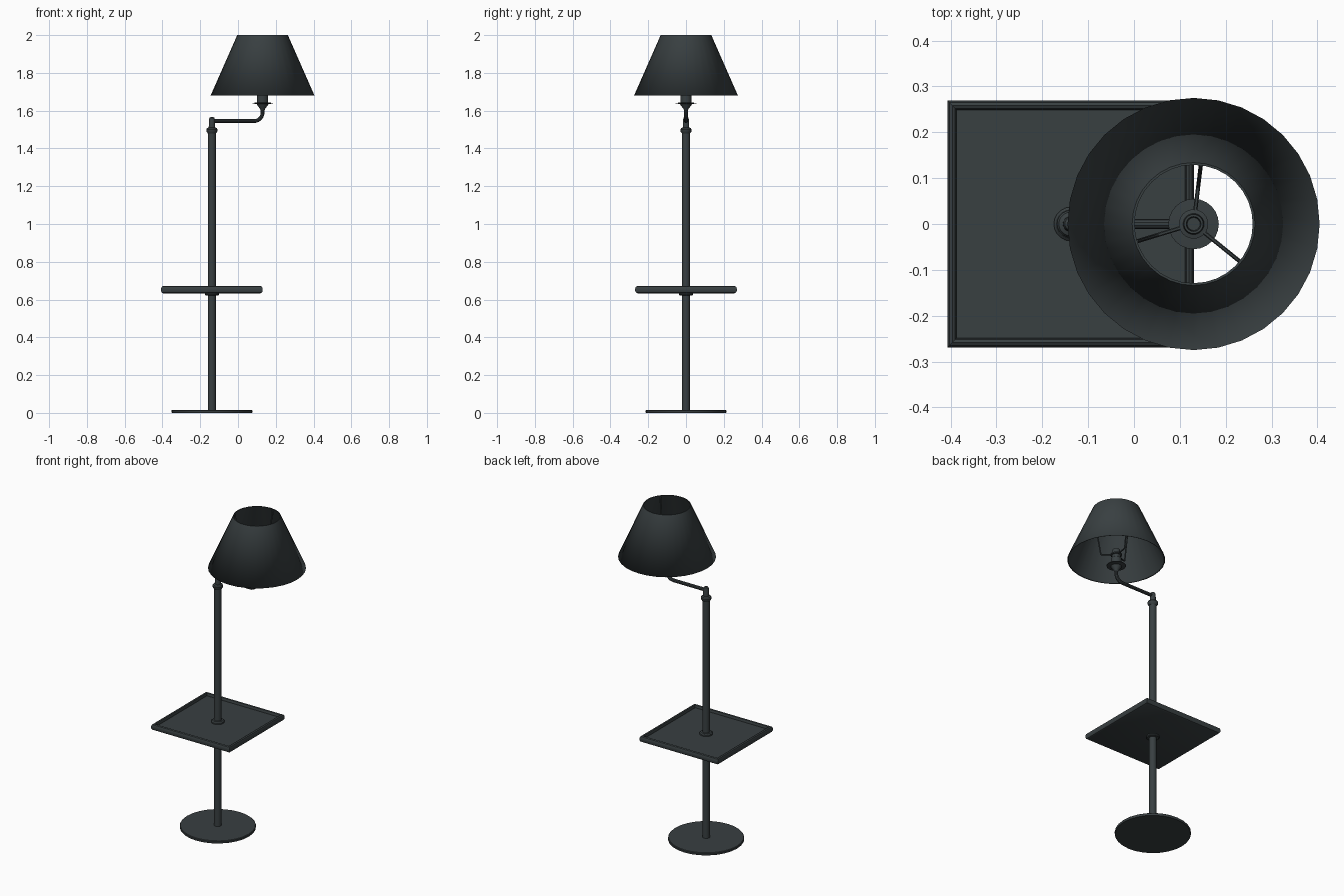
import bpy, bmesh, math

if "Cube" in bpy.data.objects:
    bpy.data.objects.remove(bpy.data.objects["Cube"])

POLE_X, SHADE_X = -0.138, 0.13

dark = bpy.data.materials.new("dark_metal")
dark.diffuse_color = (0.04, 0.05, 0.053, 1)
dark.use_nodes = True
dark.node_tree.nodes["Principled BSDF"].inputs["Base Color"].default_value = dark.diffuse_color


def finish(obj, smooth=True):
    obj.data.materials.append(dark)
    if smooth:
        bpy.ops.object.select_all(action='DESELECT')
        obj.select_set(True)
        bpy.context.view_layer.objects.active = obj
        bpy.ops.object.shade_smooth_by_angle(angle=math.radians(35))
    return obj


def loft(name, x, profile, sides, caps=True, turn=0.0, scale=1.0, smooth=True):
    """Stack regular rings of (radius, z) into a skin around a vertical axis."""
    bm = bmesh.new()
    rings = []
    for r, z in profile:
        rings.append([bm.verts.new((x + r * scale * math.cos(turn + math.tau * i / sides),
                                    r * scale * math.sin(turn + math.tau * i / sides), z))
                      for i in range(sides)])
    for a, b in zip(rings, rings[1:]):
        for i in range(sides):
            j = (i + 1) % sides
            bm.faces.new((a[i], a[j], b[j], b[i]))
    if caps:
        bm.faces.new(rings[0][::-1])
        bm.faces.new(rings[-1])
    bmesh.ops.recalc_face_normals(bm, faces=bm.faces)
    mesh = bpy.data.meshes.new(name)
    bm.to_mesh(mesh)
    bm.free()
    obj = bpy.data.objects.new(name, mesh)
    bpy.context.collection.objects.link(obj)
    return finish(obj, smooth)


def tube(name, points, radius, resolution=3):
    """Round rod along a path, converted to a mesh."""
    curve = bpy.data.curves.new(name, 'CURVE')
    curve.dimensions = '3D'
    curve.bevel_depth = radius
    curve.bevel_resolution = resolution
    curve.use_fill_caps = True
    spline = curve.splines.new('POLY')
    spline.points.add(len(points) - 1)
    for p, co in zip(spline.points, points):
        p.co = (*co, 1)
    obj = bpy.data.objects.new(name, curve)
    bpy.context.collection.objects.link(obj)
    bpy.ops.object.select_all(action='DESELECT')
    obj.select_set(True)
    bpy.context.view_layer.objects.active = obj
    bpy.ops.object.convert(target='MESH')
    return finish(bpy.context.view_layer.objects.active)


# Round foot and main pole
loft("base", POLE_X, [(0.212, 0), (0.214, 0.003), (0.214, 0.013), (0.211, 0.016)], 28)
loft("pole", POLE_X, [(0.021, 0.014), (0.021, 1.485)], 20)

# Square tray with rounded raised rim (half widths)
loft("tray", POLE_X,
     [(0.257, 0.633), (0.265, 0.637), (0.269, 0.645), (0.269, 0.659), (0.265, 0.668),
      (0.258, 0.672), (0.252, 0.669), (0.249, 0.660), (0.249, 0.654)],
     4, turn=math.pi / 4, scale=math.sqrt(2))

# Collars clamping the tray to the pole
loft("tray_collar_lower", POLE_X, [(0.033, 0.622), (0.037, 0.626), (0.037, 0.634)], 20)
loft("tray_collar_upper", POLE_X, [(0.037, 0.653), (0.037, 0.662), (0.031, 0.668)], 20)

# Pole cap with flange and swivel knob
loft("pole_cap", POLE_X,
     [(0.022, 1.480), (0.029, 1.490), (0.030, 1.500), (0.026, 1.507), (0.017, 1.511),
      (0.016, 1.552), (0.013, 1.562), (0.006, 1.567)], 20)

# Swing arm bending upward to the lamp holder
bend_r, arm_z = 0.045, 1.545
bend = [(SHADE_X - bend_r + bend_r * math.sin(a), 0, arm_z + bend_r * (1 - math.cos(a)))
        for a in (math.radians(90 * i / 8) for i in range(9))]
tube("swing_arm", [(POLE_X, 0, arm_z)] + bend + [(SHADE_X, 0, 1.615)], 0.0105)

# Drip cup and bulb socket
loft("drip_cup", SHADE_X,
     [(0.011, 1.603), (0.014, 1.610), (0.029, 1.630), (0.031, 1.635), (0.054, 1.638),
      (0.055, 1.641), (0.030, 1.643)], 24)
loft("socket", SHADE_X,
     [(0.030, 1.641), (0.030, 1.685), (0.025, 1.689), (0.025, 1.705), (0.032, 1.707),
      (0.032, 1.714), (0.023, 1.716), (0.021, 1.742), (0.016, 1.742), (0.014, 1.720)], 24)

# Three bent wires carrying the shade
for n, deg in enumerate((83, 197, 321)):
    c, s = math.cos(math.radians(deg)), math.sin(math.radians(deg))
    tube(f"shade_wire_{n + 1}",
         [(SHADE_X + r * c, r * s, z) for r, z in
          ((0.024, 1.711), (0.082, 1.711), (0.087, 1.716), (0.130, 1.990))], 0.0045, 1)

# Open conical shade, thin walled
loft("lamp_shade", SHADE_X,
     [(0.275, 1.680), (0.134, 2.0), (0.129, 2.0), (0.270, 1.680), (0.275, 1.680)],
     32, caps=False)
mesh = bpy.data.objects["lamp_shade"].data
bm = bmesh.new()
bm.from_mesh(mesh)
bmesh.ops.remove_doubles(bm, verts=bm.verts, dist=1e-5)
bmesh.ops.recalc_face_normals(bm, faces=bm.faces)
bm.to_mesh(mesh)
bm.free()
